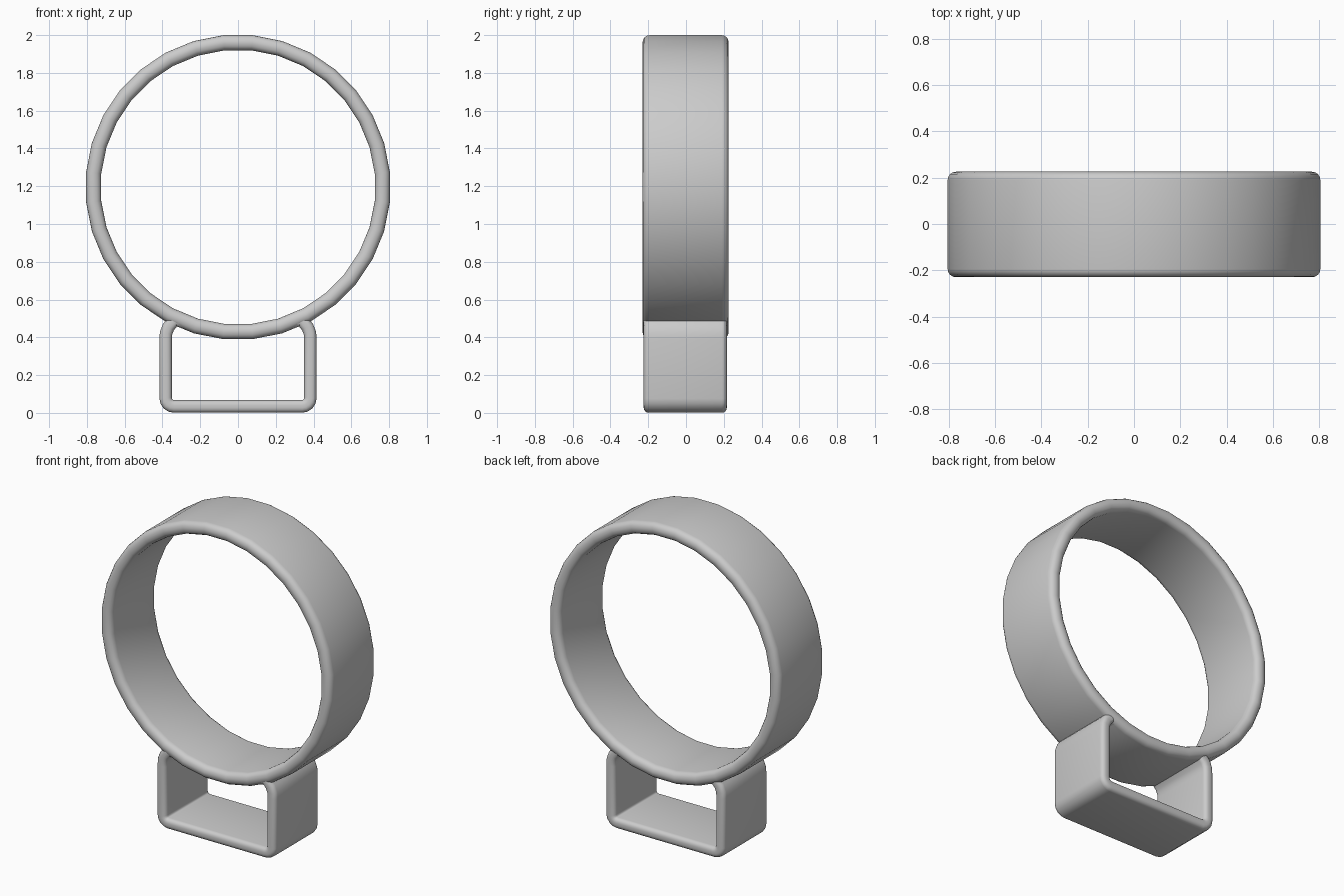
import bpy
import bmesh
from math import sin, cos, pi, radians, sqrt
from mathutils import Vector

if "Cube" in bpy.data.objects:
    bpy.data.objects.remove(bpy.data.objects["Cube"], do_unlink=True)

RING_Z = 1.195      # height of the ring's centre
RING_R = 0.768      # radius of the ring's centre line

grey = bpy.data.materials.new("plain grey")
grey.use_nodes = True
grey.diffuse_color = (0.6, 0.6, 0.6, 1)
grey.node_tree.nodes["Principled BSDF"].inputs["Base Color"].default_value = (0.6, 0.6, 0.6, 1)


def rounded_section(thick, width, radius, steps=4):
    """Rounded rectangle as (across wall, along y) pairs."""
    points = []
    for k, (sx, sy) in enumerate([(1, 1), (-1, 1), (-1, -1), (1, -1)]):
        cx, cy = sx * (thick / 2 - radius), sy * (width / 2 - radius)
        for i in range(steps + 1):
            a = (k + i / steps) * pi / 2
            points.append((cx + radius * cos(a), cy + radius * sin(a)))
    return points


def sweep(name, path, section, y_shift):
    """Sweep the section round a closed path in the xz plane, with mitred joints."""
    bm = bmesh.new()
    loops = []
    n = len(path)
    for i, p in enumerate(path):
        before = (p - path[i - 1]).normalized()
        after = (path[(i + 1) % n] - p).normalized()
        tangent = (before + after).normalized()
        out = Vector((tangent.y, -tangent.x)) / max(0.7, tangent.dot(before))
        loops.append([bm.verts.new((p.x + out.x * s, t + y_shift, p.y + out.y * s))
                      for s, t in section])
    m = len(section)
    for i in range(n):
        a, b = loops[i], loops[(i + 1) % n]
        for j in range(m):
            k = (j + 1) % m
            bm.faces.new((a[j], a[k], b[k], b[j]))
    bmesh.ops.recalc_face_normals(bm, faces=bm.faces)
    mesh = bpy.data.meshes.new(name)
    bm.to_mesh(mesh)
    bm.free()
    mesh.materials.append(grey)
    obj = bpy.data.objects.new(name, mesh)
    bpy.context.collection.objects.link(obj)
    bpy.ops.object.select_all(action='DESELECT')
    obj.select_set(True)
    bpy.context.view_layer.objects.active = obj
    bpy.ops.object.shade_smooth_by_angle(angle=radians(30))
    return obj


# Large round band
sides = 32
circle = [Vector((RING_R * sin(a), RING_Z - RING_R * cos(a)))
          for a in ((i + 0.5) * 2 * pi / sides for i in range(sides))]
sweep("round_band", circle, rounded_section(0.08, 0.455, 0.036), -0.002)

# Foot loop: right half of its path, mirrored, with the top hidden inside the band
half = []
for i in range(5):
    a = i / 4 * pi / 2
    half.append(Vector((0.338 + 0.045 * sin(a), 0.079 - 0.045 * cos(a))))
half += [Vector(p) for p in [(0.383, 0.39), (0.381, 0.422), (0.368, 0.455), (0.335, 0.495)]]
for x in (0.26, 0.16, 0.06):
    half.append(Vector((x, RING_Z - sqrt(RING_R ** 2 - x ** 2))))
mirrored = [Vector((-p.x, p.y)) for p in reversed(half)]
sweep("foot_loop", half + mirrored, rounded_section(0.066, 0.44, 0.026), -0.004)
